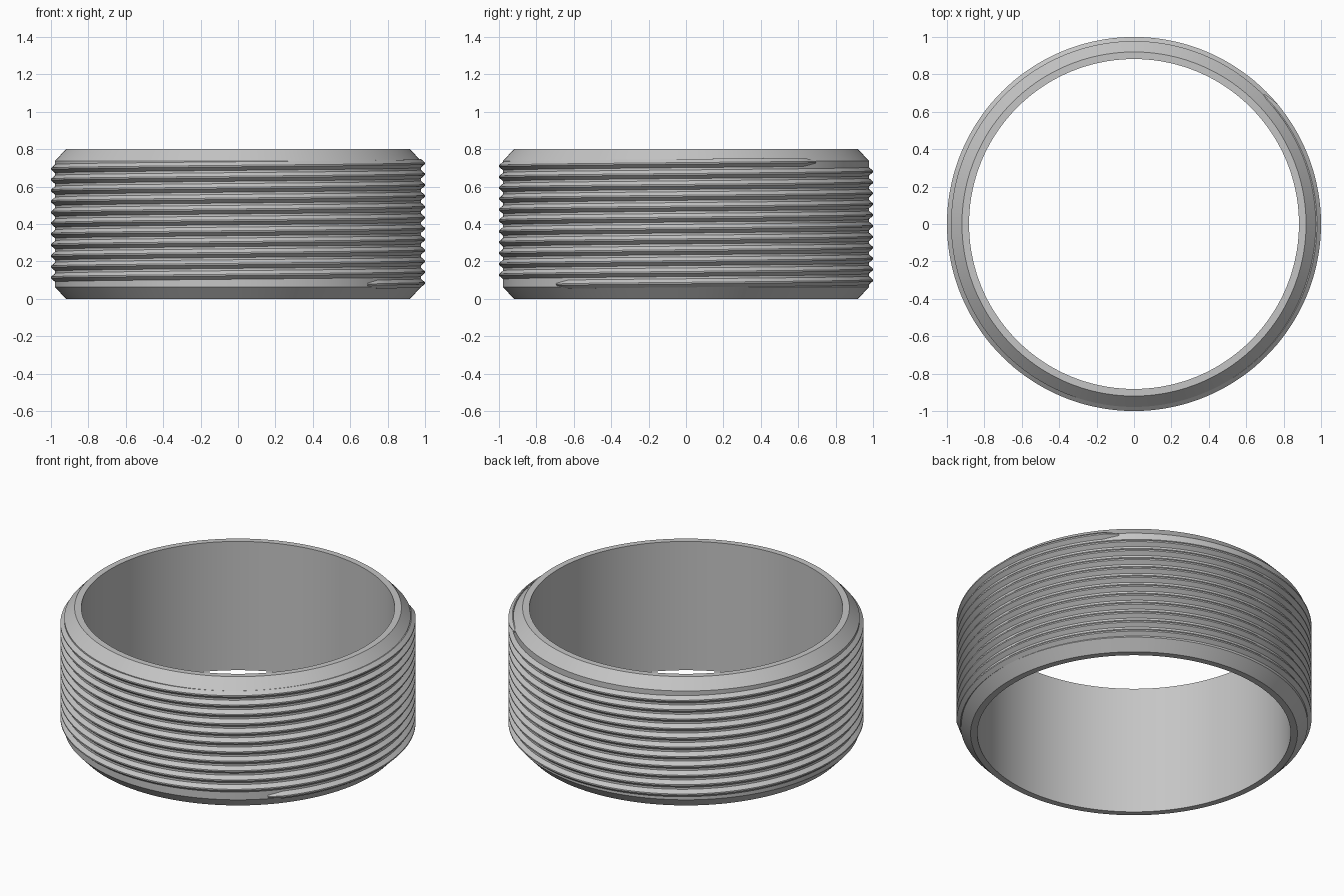
import bpy, bmesh, math

if "Cube" in bpy.data.objects:
    bpy.data.objects.remove(bpy.data.objects["Cube"])

SEG = 144                      # steps per turn
R_IN, R_RIM, R_BODY, R_CREST = 0.882, 0.92, 0.978, 1.0
HEIGHT, CHAMFER = 0.8, 0.062
PITCH, TURNS = 0.0582, 11.25
Z_START, A_START = 0.077, -math.pi / 4

metal = bpy.data.materials.new("grey metal")
metal.diffuse_color = (0.56, 0.56, 0.56, 1)
metal.use_nodes = True
metal.node_tree.nodes["Principled BSDF"].inputs["Base Color"].default_value = metal.diffuse_color


def finish(name, bm):
    bmesh.ops.recalc_face_normals(bm, faces=bm.faces)
    mesh = bpy.data.meshes.new(name)
    bm.to_mesh(mesh)
    bm.free()
    mesh.materials.append(metal)
    ob = bpy.data.objects.new(name, mesh)
    bpy.context.collection.objects.link(ob)
    bpy.ops.object.select_all(action='DESELECT')
    ob.select_set(True)
    bpy.context.view_layer.objects.active = ob
    bpy.ops.object.shade_smooth_by_angle(angle=math.radians(25))
    return ob


def sweep(bm, sections, closed):
    """Skin a list of (angle, [(radius, z), ...]) cross-sections."""
    rings = [[bm.verts.new((r * math.cos(a), r * math.sin(a), z)) for r, z in pts]
             for a, pts in sections]
    n = len(rings[0])
    pairs = list(zip(rings, rings[1:])) + ([(rings[-1], rings[0])] if closed else [])
    for p, q in pairs:
        for i in range(n):
            j = (i + 1) % n
            bm.faces.new((p[i], p[j], q[j], q[i]))
    if not closed:
        bm.faces.new(rings[0])
        bm.faces.new(rings[-1])


# Hollow collar with chamfered outer rims
profile = [(R_IN, 0), (R_RIM, 0), (R_BODY, CHAMFER), (R_BODY, HEIGHT - CHAMFER),
           (R_RIM, HEIGHT), (R_IN, HEIGHT)]
bm = bmesh.new()
sweep(bm, [(2 * math.pi * i / SEG, profile) for i in range(SEG)], True)
finish("collar", bm)

# Helical ridge, narrowing quickly at both ends
bm = bmesh.new()
sections = []
steps = int(SEG * TURNS)
for i in range(steps + 1):
    z = Z_START + PITCH * i / SEG
    t = min(1.0, 0.3 + 0.35 * min(i, steps - i))
    root, crest = 0.023 * t, 0.004 * t
    r_top = R_BODY + (R_CREST - R_BODY) * t
    sections.append((A_START + 2 * math.pi * i / SEG,
                     [(R_BODY - 0.006, z - root), (R_BODY, z - root),
                      (r_top, z - crest), (r_top, z + crest),
                      (R_BODY, z + root), (R_BODY - 0.006, z + root)]))
sweep(bm, sections, False)
finish("screw_thread", bm)
